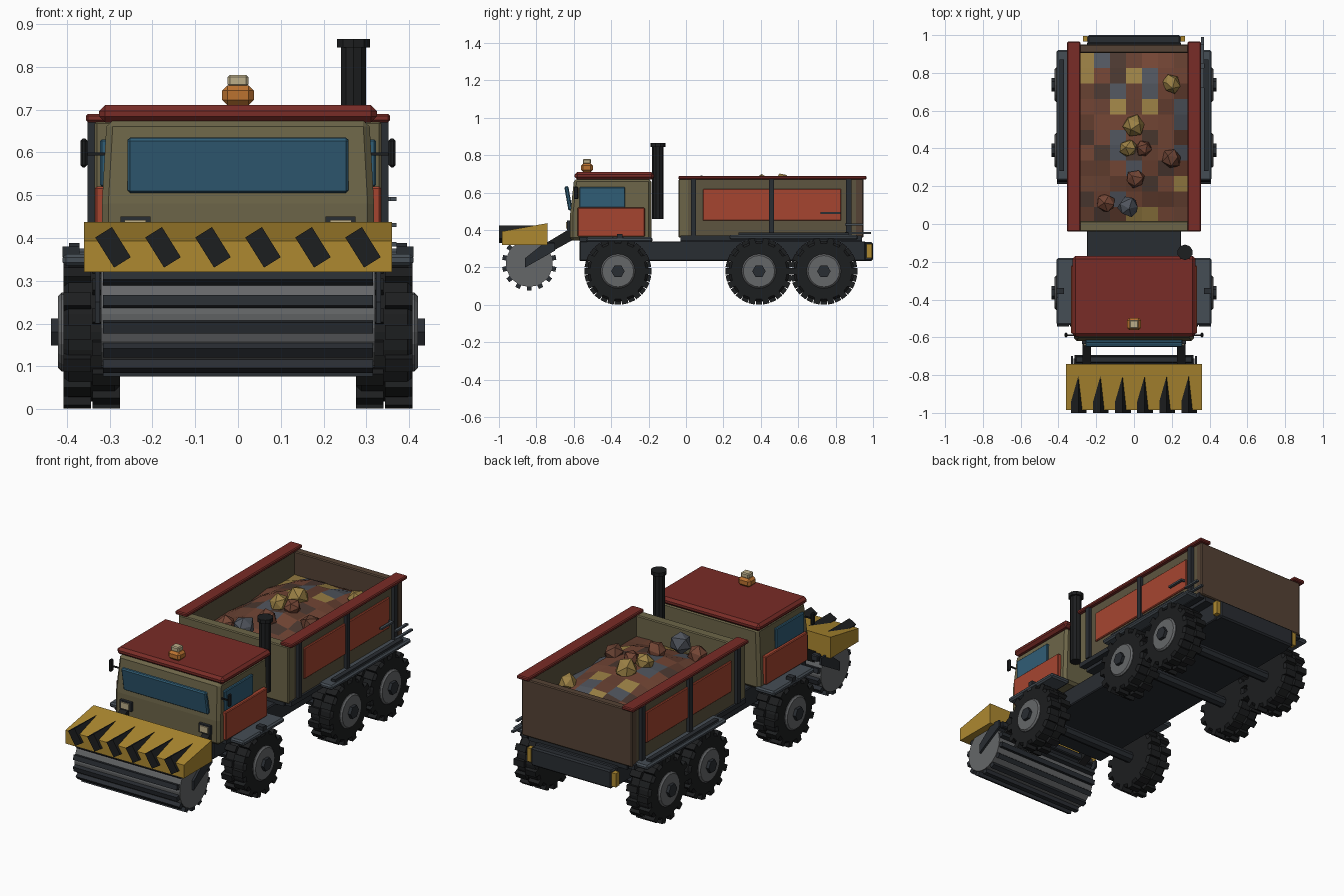
import bpy, bmesh, math, random
from mathutils import Matrix, Vector

if "Cube" in bpy.data.objects:
    bpy.data.objects.remove(bpy.data.objects["Cube"])

random.seed(4)
T, R = Matrix.Translation, Matrix.Rotation


def mat(name, r, g, b):
    m = bpy.data.materials.new(name)
    m.diffuse_color = (r, g, b, 1)
    m.use_nodes = True
    m.node_tree.nodes["Principled BSDF"].inputs["Base Color"].default_value = m.diffuse_color
    return m


RED, DOOR = mat("dark_red", .19, .025, .02), mat("red_orange", .38, .06, .03)
OLIVE, BROWN = mat("olive", .15, .13, .065), mat("brown", .09, .055, .035)
WALL = mat("wall_olive", .11, .09, .05)
DARK, FRAME = mat("black", .012, .013, .014), mat("charcoal", .022, .026, .032)
SLATE, STEEL = mat("slate", .06, .075, .09), mat("steel", .13, .135, .14)
YELLOW, GLASS = mat("yellow", .42, .25, .03), mat("glass", .03, .11, .18)
ORANGE, CREAM = mat("orange", .5, .17, .03), mat("cream", .5, .42, .25)
ORE = [mat("ore_brown", .13, .05, .03), mat("ore_rust", .17, .06, .035),
       mat("ore_gold", .33, .22, .06), mat("ore_grey", .08, .09, .11), mat("ore_dark", .07, .04, .03)]


def finish(name, bm, m, bevel=0, smooth=False):
    me = bpy.data.meshes.new(name)
    bmesh.ops.recalc_face_normals(bm, faces=bm.faces)
    bm.to_mesh(me)
    bm.free()
    ob = bpy.data.objects.new(name, me)
    bpy.context.collection.objects.link(ob)
    for x in (m if isinstance(m, list) else [m]):
        me.materials.append(x)
    if bevel:
        b = ob.modifiers.new("bevel", "BEVEL")
        b.width, b.segments, b.limit_method = bevel, 1, 'ANGLE'
    if smooth:
        bpy.context.view_layer.objects.active = ob
        ob.select_set(True)
        bpy.ops.object.shade_smooth_by_angle(angle=math.radians(35))
        ob.select_set(False)
    return ob


def cube(bm, matrix, size):
    bmesh.ops.create_cube(bm, size=1, matrix=matrix @ Matrix.Diagonal((*size, 1)))


def box(name, lo, hi, m, bevel=0, rot=None):
    lo, hi = Vector(lo), Vector(hi)
    bm = bmesh.new()
    cube(bm, T((lo + hi) / 2) @ (rot or Matrix()), hi - lo)
    return finish(name, bm, m, bevel)


def pair(name, lo, hi, m, bevel=0):
    # same box on both sides of the centre line
    box(name + "_right", lo, hi, m, bevel)
    box(name + "_left", (-hi[0], lo[1], lo[2]), (-lo[0], hi[1], hi[2]), m, bevel)


def cyl(name, c, r, depth, m, seg, axis='X', bevel=0, smooth=False):
    bm = bmesh.new()
    rot = R(math.pi / 2, 4, 'Y') if axis == 'X' else Matrix()
    bmesh.ops.create_cone(bm, cap_ends=True, segments=seg, radius1=r, radius2=r,
                          depth=depth, matrix=T(c) @ rot)
    return finish(name, bm, m, bevel, smooth)


def prism(name, pts, x0, x1, m, bevel=0):
    # side profile (y, z) extruded along x
    bm = bmesh.new()
    f = bm.faces.new([bm.verts.new((x0, y, z)) for y, z in pts])
    g = bmesh.ops.extrude_face_region(bm, geom=[f])["geom"]
    bmesh.ops.translate(bm, vec=(x1 - x0, 0, 0), verts=[v for v in g if isinstance(v, bmesh.types.BMVert)])
    return finish(name, bm, m, bevel)


def ring(name, c, r, rows, count, size, m):
    # blocks around an x axis; rows = x offsets, every second row staggered
    bm = bmesh.new()
    for k, x in enumerate(rows):
        for i in range(count):
            a = 2 * math.pi * (i + .5 * k) / count
            cube(bm, T(c) @ R(a, 4, 'X') @ T((x, 0, r)), size)
    return finish(name, bm, m)


# wheels
for axle, y in (("front", -.364), ("middle", .39), ("rear", .737)):
    for side, s in (("right", 1), ("left", -1)):
        n = f"{axle}_{side}_"
        c = Vector((s * .342, y, .18))
        cyl(n + "tyre", c, .162, .132, DARK, 24, bevel=.012)
        ring(n + "treads", c, .157, (-.034 * s, .034 * s), 14, (.064, .034, .044), DARK)
        cyl(n + "hub", c + Vector((s * .033, 0, 0)), .092, .09, STEEL, 20, bevel=.008)
        cyl(n + "hub_cap", c + Vector((s * .06, 0, 0)), .036, .07, FRAME, 6)
    cyl(axle + "_axle", (0, y, .18), .03, .6, FRAME, 8)

# chassis, rear bumper and lamps
box("chassis", (-.25, -.57, .235), (.25, .96, .34), FRAME, .005)
box("rear_bumper", (-.245, .94, .235), (.245, 1.0, .335), FRAME, .008)
pair("rear_lamp", (.245, .965, .25), (.27, .995, .325), YELLOW)
box("bed_subframe", (-.3, -.03, .335), (.3, .94, .37), FRAME)

# fenders and running boards
pair("rear_fender", (.3, .23, .35), (.41, .92, .375), SLATE, .008)
pair("rear_fender_step", (.37, .28, .368), (.395, .87, .388), FRAME)
pair("front_fender", (.29, -.535, .335), (.41, -.18, .362), SLATE, .008)
pair("front_fender_step", (.37, -.37, .355), (.41, -.34, .38), FRAME)

# cab
cab = prism("cab", [(-.62, .345), (-.62, .48), (-.598, .675), (-.185, .675), (-.185, .345)],
            -.318, .318, OLIVE, .015)
for v in cab.data.vertices:
    if v.co.z > .6:
        v.co.x *= .965
box("cab_roof", (-.325, -.595, .67), (.325, -.17, .71), RED, .014)
box("windshield", (-.258, -.64, .505), (.258, -.618, .635), GLASS, .006, R(math.radians(10), 4, 'X'))
pair("side_window", (.29, -.57, .52), (.322, -.325, .63), GLASS, .004)
pair("door", (.3, -.58, .365), (.334, -.22, .52), DOOR, .004)
pair("door_sill", (.29, -.57, .34), (.33, -.2, .362), FRAME)
pair("headlight_frame", (.205, -.635, .40), (.275, -.6, .45), FRAME)
pair("headlight", (.215, -.642, .408), (.265, -.62, .442), CREAM)
pair("mirror", (.352, -.6, .565), (.368, -.575, .632), DARK, .005)
pair("mirror_arm", (.3, -.592, .593), (.356, -.585, .6), DARK)

# roof beacon
box("beacon", (-.037, -.562, .71), (.037, -.498, .756), ORANGE, .012)
box("beacon_top", (-.024, -.552, .754), (.024, -.508, .781), CREAM, .005)

# exhaust stack
cyl("exhaust_pipe", (.27, -.15, .66), .031, .4, DARK, 10, 'Z')
cyl("exhaust_cap", (.27, -.15, .855), .041, .02, DARK, 10, 'Z')

# front arms, drum and guard
for s in (-1, 1):
    prism("front_arm", [(-.80, .24), (-.80, .30), (-.60, .42), (-.56, .42), (-.56, .35), (-.60, .35)],
          s * .25 - .022, s * .25 + .022, DARK)
    prism("drum_bracket", [(-.86, .20), (-.86, .25), (-.76, .33), (-.70, .33), (-.70, .29)],
          s * .328 - .006, s * .328 + .006, FRAME)
box("cross_bar", (-.31, -.735, .30), (.31, -.70, .335), FRAME, .005)
drum = (0, -.838, .222)
cyl("drum", drum, .125, .64, STEEL, 24)
ring("drum_ribs", drum, .13, (0,), 14, (.63, .026, .032), FRAME)
prism("guard", [(-.985, .32), (-.74, .32), (-.74, .437), (-.985, .393)], -.36, .36, YELLOW)
bm = bmesh.new()
for i in range(6):
    cube(bm, T((-.292 + i * .1168, -.89, .378)) @ R(math.radians(-32), 4, 'Y'), (.046, .22, .083))
finish("guard_stripes", bm, DARK)

# hopper walls, panels, ribs and rails
pair("hopper_side", (.29, -.035, .36), (.334, .945, .675), WALL)
box("hopper_front", (-.335, -.04, .36), (.335, .015, .672), OLIVE, .005)
box("tailgate", (-.335, .905, .36), (.335, .95, .672), BROWN, .005)
box("hopper_floor", (-.3, -.02, .36), (.3, .92, .40), BROWN)
pair("hopper_panel", (.33, .09, .45), (.343, .83, .62), DOOR, .004)
for i, y in enumerate((.04, .457, .87)):
    pair(f"hopper_rib_{i}", (.32, y - .014, .37), (.352, y + .014, .675), FRAME)
pair("hopper_lower_rail", (.31, -.03, .345), (.345, .94, .37), FRAME)
pair("hopper_rail", (.283, -.04, .67), (.355, .965, .69), RED, .005)

# rear grab handles
box("grab_handle", (.355, .72, .486), (.37, .825, .496), SLATE)
box("grab_handle_mount", (.335, .815, .486), (.36, .825, .496), SLATE)
box("rear_step", (.355, .85, .38), (.37, .99, .39), SLATE)
box("rear_step_mount", (.355, .85, .425), (.37, .95, .435), SLATE)

# ore heap
bm = bmesh.new()
bmesh.ops.create_grid(bm, x_segments=7, y_segments=11, size=.5)
for v in bm.verts:
    dome = math.cos(v.co.x * math.pi) * math.cos(v.co.y * math.pi)
    v.co = (v.co.x * .59, .458 + v.co.y * .9, .55 + .09 * max(dome, 0) ** .7 + random.uniform(-.01, .01))
for f in bm.faces:
    f.material_index = random.choice((0, 0, 0, 1, 1, 2, 3, 4))
finish("ore_heap", bm, ORE)

# loose rocks: x, y, z, radius, colour
for i, (x, y, z, r, k) in enumerate([
        (0, .52, .645, .06, 2), (.2, .74, .605, .05, 2), (-.03, .4, .65, .05, 2), (.05, .4, .645, .045, 1),
        (.2, .345, .615, .055, 0), (.01, .24, .64, .052, 1), (-.15, .11, .61, .052, 1), (-.03, .09, .638, .058, 3)]):
    bm = bmesh.new()
    bmesh.ops.create_icosphere(bm, subdivisions=1, radius=r,
                               matrix=T((x, y, z)) @ R(random.uniform(0, 3), 4, (1, .6, .3)))
    for v in bm.verts:
        v.co += Vector([random.uniform(-.1, .1) * r for _ in range(3)])
    finish(f"rock_{i}", bm, ORE[k])
